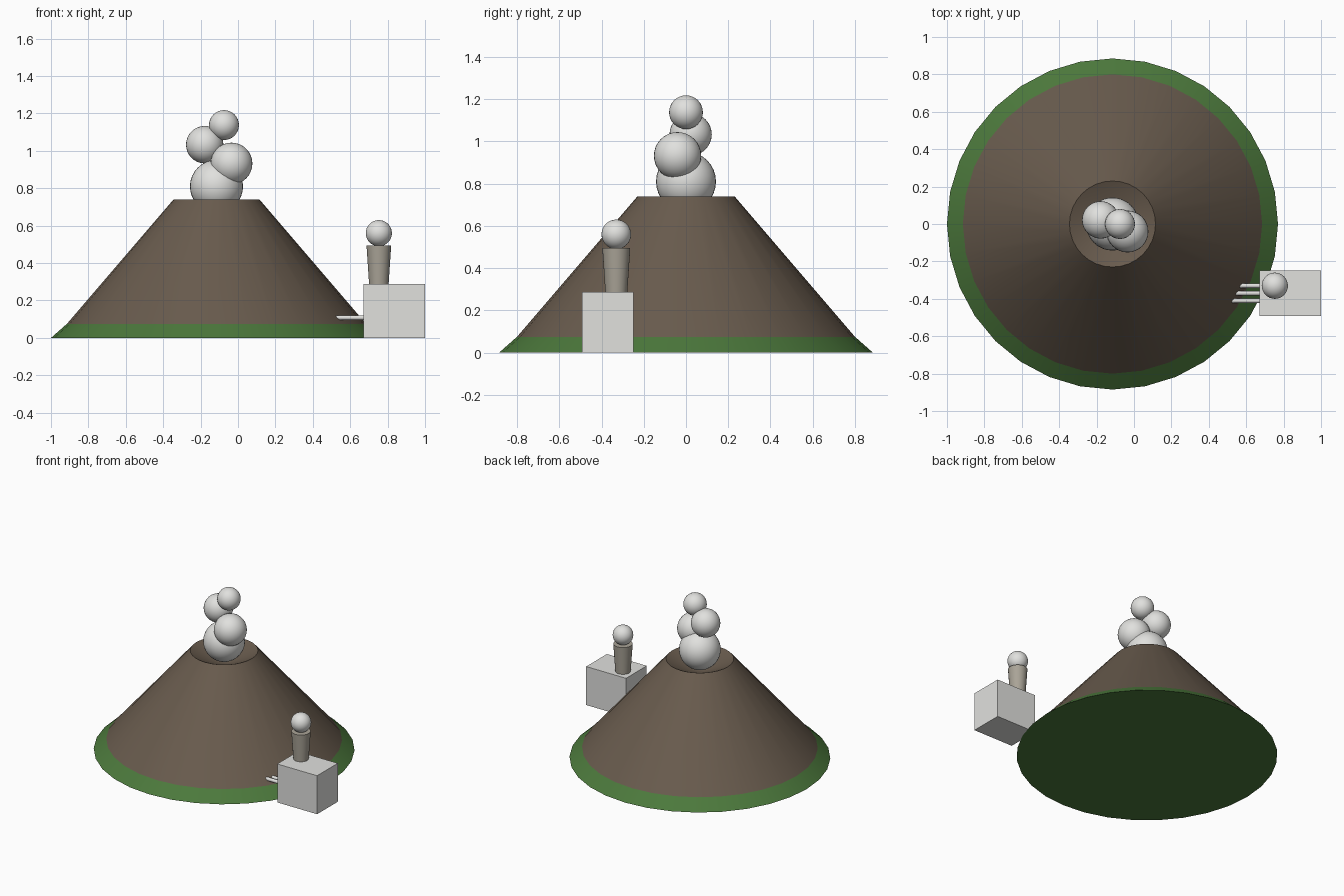
import bpy
import bmesh
import math

cube = bpy.data.objects.get("Cube")
if cube:
    bpy.data.objects.remove(cube, do_unlink=True)


def material(name, r, g, b):
    mat = bpy.data.materials.new(name)
    mat.use_nodes = True
    mat.diffuse_color = (r, g, b, 1)
    bsdf = mat.node_tree.nodes["Principled BSDF"]
    bsdf.inputs["Base Color"].default_value = (r, g, b, 1)
    bsdf.inputs["Roughness"].default_value = 0.8
    return mat


rock = material("rock brown", 0.14, 0.105, 0.075)
grass = material("grass green", 0.072, 0.19, 0.045)
pale = material("pale grey", 0.75, 0.75, 0.73)
cloth = material("cloth taupe", 0.40, 0.37, 0.31)


def finish(name, mat):
    obj = bpy.context.object
    obj.name = name
    obj.data.name = name
    obj.data.materials.append(mat)
    bpy.ops.object.shade_smooth_by_angle(angle=math.radians(30))
    return obj


def lathe(name, profile, location, mat, sides=32):
    """Turn (radius, height) points into a closed round solid."""
    bm = bmesh.new()
    rings = []
    for radius, z in profile:
        rings.append([bm.verts.new((radius * math.cos(math.tau * i / sides),
                                    radius * math.sin(math.tau * i / sides), z))
                      for i in range(sides)])
    for low, high in zip(rings, rings[1:]):
        for i in range(sides):
            j = (i + 1) % sides
            bm.faces.new((low[i], low[j], high[j], high[i]))
    bm.faces.new(rings[0][::-1])
    bm.faces.new(rings[-1])
    mesh = bpy.data.meshes.new(name)
    bm.to_mesh(mesh)
    bm.free()
    obj = bpy.data.objects.new(name, mesh)
    obj.location = location
    bpy.context.collection.objects.link(obj)
    bpy.ops.object.select_all(action="DESELECT")
    obj.select_set(True)
    bpy.context.view_layer.objects.active = obj
    return finish(name, mat)


def ball(name, location, radius, mat):
    bpy.ops.mesh.primitive_uv_sphere_add(segments=32, ring_count=16,
                                         radius=radius, location=location)
    return finish(name, mat)


# Mountain with a shallow crater, standing on a grassy skirt
centre = (-0.115, 0, 0)
lathe("grass_base", [(0.885, 0), (0.80, 0.075)], centre, grass)
lathe("mountain", [(0.83, 0.04), (0.80, 0.075), (0.23, 0.74), (0.03, 0.65)],
      centre, rock)

# Smoke puffs rising from the crater
puffs = [(-0.115, 0, 0.81, 0.142), (-0.035, -0.04, 0.932, 0.112),
         (-0.178, 0.022, 1.033, 0.10), (-0.075, 0, 1.138, 0.08)]
for n, (x, y, z, radius) in enumerate(puffs, 1):
    ball(f"smoke_puff_{n}", (x, y, z), radius, pale)

# Pedestal block, softly shaded across its corners
bpy.ops.mesh.primitive_cube_add(size=1, location=(0.835, -0.37, 0.144))
bpy.context.object.scale = (0.33, 0.245, 0.288)
bpy.ops.object.transform_apply(location=False, rotation=False, scale=True)
finish("pedestal", pale)
bpy.ops.object.shade_smooth()

# Figure on the pedestal
lathe("figure_body", [(0.052, 0.285), (0.066, 0.495)], (0.753, -0.33, 0), cloth)
ball("figure_head", (0.753, -0.33, 0.56), 0.07, pale)

# Rods reaching from the pedestal into the slope
for n in range(3):
    bpy.ops.mesh.primitive_cylinder_add(
        vertices=16, radius=0.013, depth=0.2,
        location=(0.59, -0.33 - 0.04 * n, 0.108),
        rotation=(0, math.pi / 2, 0))
    finish(f"rod_{n + 1}", pale)
